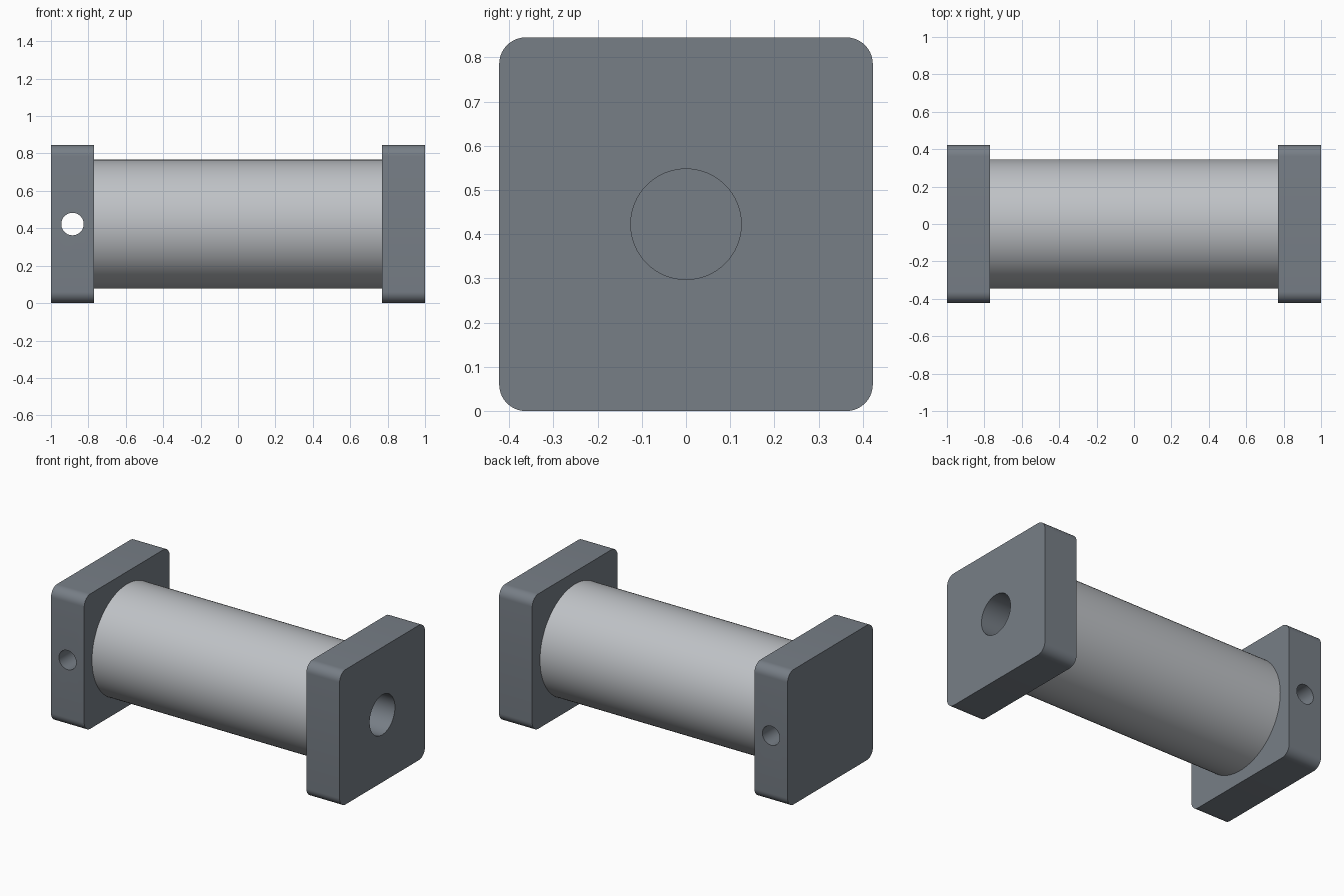
import bpy, bmesh, math
from mathutils import Matrix

if "Cube" in bpy.data.objects:
    bpy.data.objects.remove(bpy.data.objects["Cube"])

HALF = 0.4225          # half the cap side, also the axis height
CAP_IN = 0.77          # inner face of the caps
CORNER = 0.06
BODY_R = 0.345


def material(name, rgb):
    m = bpy.data.materials.new(name)
    m.diffuse_color = (*rgb, 1)
    m.use_nodes = True
    m.node_tree.nodes["Principled BSDF"].inputs["Base Color"].default_value = m.diffuse_color
    return m


cap_mat = material("slate_grey", (0.185, 0.21, 0.24))
body_mat = material("light_grey", (0.52, 0.54, 0.565))


def finish(bm, name, mat):
    bmesh.ops.recalc_face_normals(bm, faces=bm.faces[:])
    me = bpy.data.meshes.new(name)
    bm.to_mesh(me)
    bm.free()
    me.materials.append(mat)
    ob = bpy.data.objects.new(name, me)
    bpy.context.collection.objects.link(ob)
    return ob


def smooth(ob):
    bpy.ops.object.select_all(action='DESELECT')
    ob.select_set(True)
    bpy.context.view_layer.objects.active = ob
    bpy.ops.object.shade_smooth_by_angle(angle=math.radians(30))


def cylinder(name, radius, length, centre, axis, mat, sides=96):
    bm = bmesh.new()
    turn = Matrix.Rotation(math.pi / 2, 4, 'Y' if axis == 'X' else 'X')
    bmesh.ops.create_cone(bm, cap_ends=True, segments=sides, radius1=radius,
                          radius2=radius, depth=length,
                          matrix=Matrix.Translation(centre) @ turn)
    return finish(bm, name, mat)


def cap(name, x0, x1):
    # rounded square profile extruded along x
    bm = bmesh.new()
    verts = []
    for q, (sy, sz) in enumerate([(1, 1), (-1, 1), (-1, -1), (1, -1)]):
        for i in range(11):
            a = math.pi / 2 * (q + i / 10)
            verts.append(bm.verts.new((
                x0,
                sy * (HALF - CORNER) + CORNER * math.cos(a),
                HALF + sz * (HALF - CORNER) + CORNER * math.sin(a))))
    face = bm.faces.new(verts)
    new = bmesh.ops.extrude_face_region(bm, geom=[face])["geom"]
    bmesh.ops.translate(bm, vec=(x1 - x0, 0, 0),
                        verts=[v for v in new if isinstance(v, bmesh.types.BMVert)])
    return finish(bm, name, cap_mat)


def drill(ob, cutter):
    mod = ob.modifiers.new("hole", 'BOOLEAN')
    mod.operation = 'DIFFERENCE'
    mod.solver = 'EXACT'
    mod.object = cutter
    bpy.context.view_layer.objects.active = ob
    bpy.ops.object.modifier_apply(modifier=mod.name)
    bpy.data.objects.remove(cutter)


# left cap with a cross hole for the pin
rear_cap = cap("rear_cap", -1.0, -CAP_IN)
drill(rear_cap, cylinder("pin_hole", 0.06, 1.2, (-0.885, 0, HALF), 'Y', cap_mat, 48))

# right cap with a blind bore for the rod
front_cap = cap("front_cap", CAP_IN, 1.0)
drill(front_cap, cylinder("rod_bore", 0.125, 0.4, (0.99, 0, HALF), 'X', cap_mat, 64))

# barrel between the caps
barrel = cylinder("barrel", BODY_R, 2 * CAP_IN, (0, 0, HALF), 'X', body_mat)

for part in (rear_cap, front_cap, barrel):
    smooth(part)
